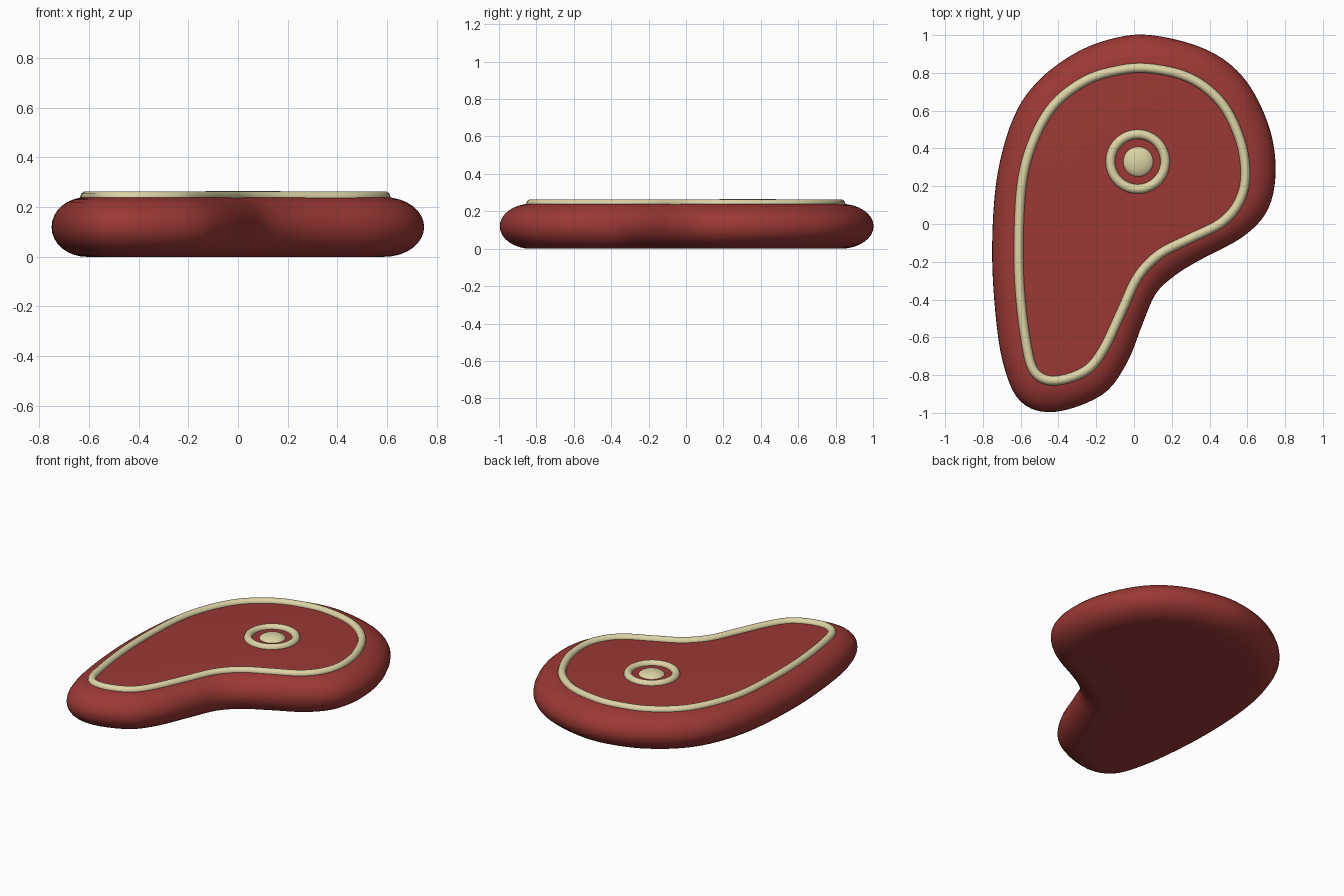
import bpy, bmesh, math
from mathutils import Vector

if "Cube" in bpy.data.objects:
    bpy.data.objects.remove(bpy.data.objects["Cube"])

STEPS, TOP = 5, 0.24

# Matched outlines: outer rim x, y, then fat line x, y
PAIRS = [
    (.09, 1.0, .07, .825), (.38, .925, .29, .775), (.58, .775, .46, .645),
    (.71, .53, .56, .45), (.75, .29, .59, .26), (.71, .08, .555, .115),
    (.58, -.065, .46, .005), (.35, -.19, .29, -.08), (.22, -.27, .135, -.16),
    (.115, -.37, .02, -.28), (.045, -.53, -.065, -.46), (-.04, -.74, -.165, -.67),
    (-.17, -.905, -.26, -.78), (-.42, -.995, -.42, -.83), (-.60, -.94, -.525, -.785),
    (-.695, -.73, -.57, -.635), (-.74, -.40, -.605, -.34), (-.75, -.06, -.61, -.05),
    (-.72, .28, -.59, .24), (-.635, .57, -.525, .46), (-.51, .755, -.42, .635),
    (-.32, .90, -.26, .757), (-.12, .98, -.10, .81),
]


def smooth_loop(pts):
    """Closed Catmull-Rom curve through the points."""
    out, n = [], len(pts)
    for i in range(n):
        a, b, c, d = (Vector(pts[(i + k) % n]) for k in (-1, 0, 1, 2))
        for s in range(STEPS):
            t = s / STEPS
            out.append(0.5 * (2 * b + (c - a) * t + (2 * a - 5 * b + 4 * c - d) * t * t
                              + (3 * b - a - 3 * c + d) * t ** 3))
    return out


def material(name, rgb):
    m = bpy.data.materials.new(name)
    m.diffuse_color = (*rgb, 1)
    m.use_nodes = True
    m.node_tree.nodes["Principled BSDF"].inputs["Base Color"].default_value = m.diffuse_color
    return m


def finish(obj, name, mat):
    obj.name = name
    obj.data.materials.clear()
    obj.data.materials.append(mat)
    for p in obj.data.polygons:
        p.use_smooth = True


meat = material("meat_red", (.33, .04, .035))
fat = material("fat_cream", (.72, .66, .38))
outer = smooth_loop([p[:2] for p in PAIRS])
inner = smooth_loop([p[2:] for p in PAIRS])
N = len(outer)

# Meat slab: rounded rim lofted between the outlines, flat top and bottom
bm = bmesh.new()
rings = []
for k in range(17):
    a = math.pi * (k / 16 - 0.5)
    inset = 1 - math.cos(a)
    z = TOP / 2 * (1 + math.sin(a))
    rings.append([bm.verts.new((*o.lerp(i, inset), z)) for o, i in zip(outer, inner)])
for lo, hi in zip(rings, rings[1:]):
    for j in range(N):
        m = (j + 1) % N
        bm.faces.new((lo[j], lo[m], hi[m], hi[j]))
bm.faces.new(rings[0])
bm.faces.new(rings[-1])
bmesh.ops.recalc_face_normals(bm, faces=bm.faces)
mesh = bpy.data.meshes.new("meat_slab")
bm.to_mesh(mesh)
bm.free()
slab = bpy.data.objects.new("meat_slab", mesh)
bpy.context.collection.objects.link(slab)
finish(slab, "meat_slab", meat)

# Fat line: round tube following the inner outline
curve = bpy.data.curves.new("fat_line", "CURVE")
curve.dimensions = "3D"
curve.bevel_depth = 0.025
curve.bevel_resolution = 3
spline = curve.splines.new("POLY")
spline.points.add(N - 1)
for pt, v in zip(spline.points, inner):
    pt.co = (v.x, v.y, TOP, 1)
spline.use_cyclic_u = True
line = bpy.data.objects.new("fat_line", curve)
bpy.context.collection.objects.link(line)
bpy.context.view_layer.objects.active = line
line.select_set(True)
bpy.ops.object.convert(target="MESH")
finish(bpy.context.object, "fat_line", fat)

# Bone: ring with a low dome in its middle
bpy.ops.mesh.primitive_torus_add(location=(.02, .33, TOP), major_radius=.145, minor_radius=.025,
                                 major_segments=48, minor_segments=14)
finish(bpy.context.object, "bone_ring", fat)
bpy.ops.mesh.primitive_uv_sphere_add(location=(.022, .33, TOP - .01), radius=.083,
                                     segments=32, ring_count=16)
bpy.context.object.scale.z = 0.42
finish(bpy.context.object, "bone_marrow", fat)
